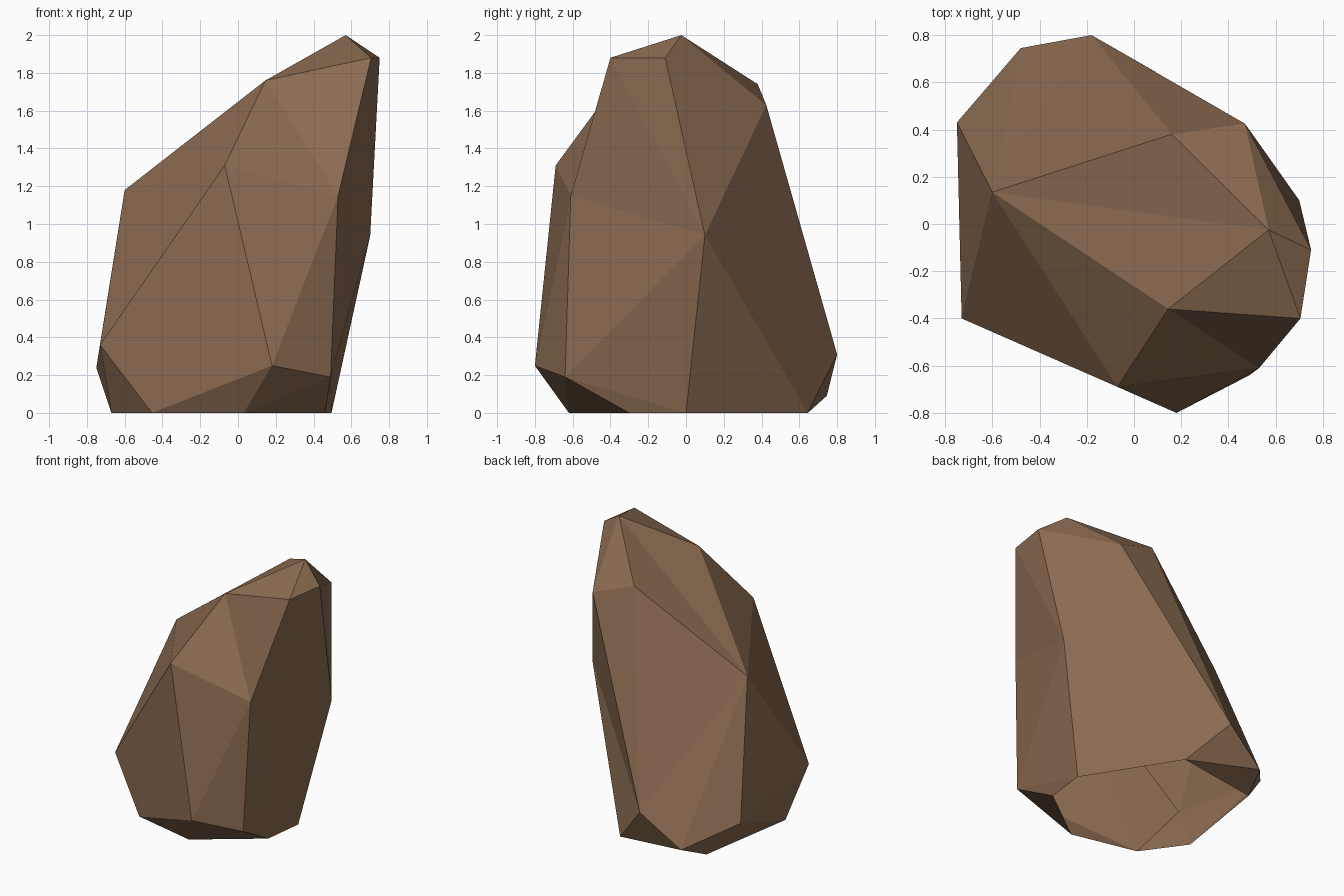
import bpy, bmesh

if "Cube" in bpy.data.objects:
    bpy.data.objects.remove(bpy.data.objects["Cube"])

# Corner points of the boulder
points = {
    # open rim on the ground
    "base_fl": (-.455, -.51, 0), "base_f": (.03, -.62, 0), "base_fr": (.46, -.30, 0),
    "base_r": (.495, 0, 0), "base_b": (.09, .645, 0), "base_bl": (-.55, .545, 0),
    "base_l": (-.67, -.21, 0),
    # widest ring
    "left": (-.75, .43, .24), "back_left": (-.48, .745, .09), "back": (-.18, .80, .31),
    "front": (.18, -.80, .25), "front_right": (.49, -.64, .19),
    "front_left": (-.73, -.40, .36), "right": (.70, .10, .94),
    # front slope with its dent
    "slope_l": (-.07, -.69, 1.31), "slope_r": (.53, -.61, 1.15),
    "dent_top": (.145, -.36, 1.76), "crown_f": (.705, -.40, 1.88),
    # crown
    "shoulder": (-.60, .135, 1.18), "crown_br": (.47, .425, 1.63),
    "crown_b": (.16, .38, 1.74), "crown_r": (.75, -.11, 1.88), "peak": (.57, -.025, 2.0),
}

bm = bmesh.new()
v = {name: bm.verts.new(p) for name, p in points.items()}
bmesh.ops.convex_hull(bm, input=list(v.values()))

# Turn the edges that cross a shallow dent so it folds inward
for a, b in [("slope_l", "crown_f"), ("crown_f", "front_right"),
             ("crown_br", "base_b"), ("crown_b", "dent_top"),
             ("crown_b", "back_left"), ("front_left", "front")]:
    edge = bm.edges.get((v[a], v[b]))
    if edge:
        bmesh.utils.edge_rotate(edge, True)
bmesh.ops.recalc_face_normals(bm, faces=bm.faces)

# The underside is open
under = [f for f in bm.faces if all(c.co.z < .001 for c in f.verts)]
bmesh.ops.delete(bm, geom=under, context='FACES')

mesh = bpy.data.meshes.new("boulder")
bm.to_mesh(mesh)
bm.free()
rock = bpy.data.objects.new("boulder", mesh)
bpy.context.collection.objects.link(rock)

# Single brown stone colour
stone = bpy.data.materials.new("brown stone")
stone.diffuse_color = (.262, .15, .084, 1)
stone.use_nodes = True
stone.node_tree.nodes["Principled BSDF"].inputs["Base Color"].default_value = stone.diffuse_color
mesh.materials.append(stone)
